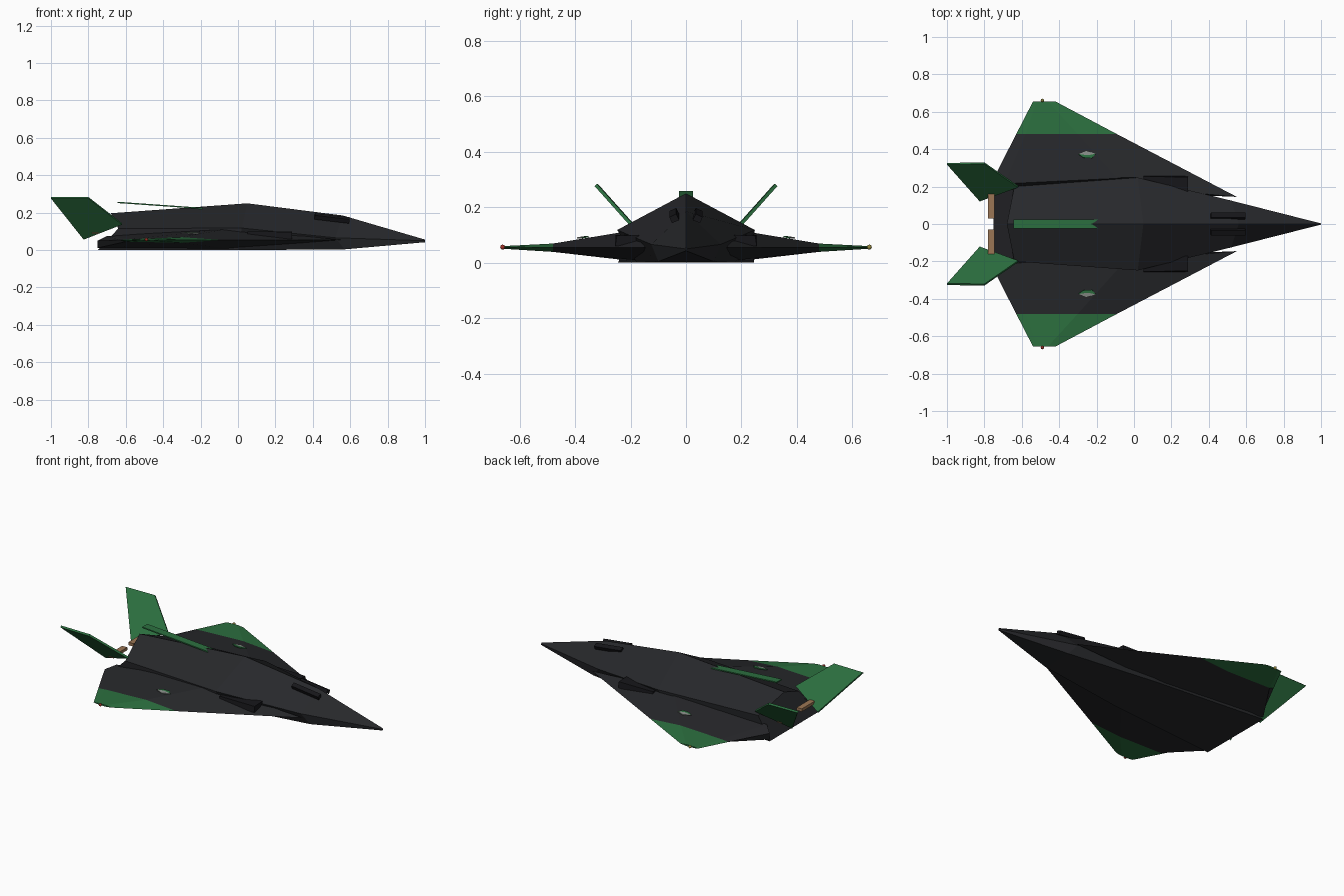
import bpy, bmesh
from mathutils import Vector


def mat(name, r, g, b):
    m = bpy.data.materials.new(name)
    m.diffuse_color = (r, g, b, 1)
    return m


DARK = mat("dark_skin", 0.02, 0.021, 0.024)
BLACK = mat("black", 0.008, 0.008, 0.01)
GREEN = mat("green", 0.025, 0.16, 0.05)
GREY = mat("grey", 0.25, 0.27, 0.25)
BROWN = mat("brown", 0.33, 0.18, 0.09)
RED = mat("red", 0.35, 0.03, 0.02)
GOLD = mat("gold", 0.3, 0.25, 0.05)


def make(name, bm, material):
    bmesh.ops.recalc_face_normals(bm, faces=bm.faces)
    me = bpy.data.meshes.new(name)
    bm.to_mesh(me)
    bm.free()
    me.materials.append(material)
    ob = bpy.data.objects.new(name, me)
    bpy.context.collection.objects.link(ob)
    return ob


def loft(name, rings, material, side=1):
    """Skin closed rings with equal point counts and cap both ends."""
    bm = bmesh.new()
    vs = [[bm.verts.new((x, y * side, z)) for x, y, z in r] for r in rings]
    n = len(vs[0])
    for a, b in zip(vs, vs[1:]):
        for i in range(n):
            j = (i + 1) % n
            bm.faces.new((a[i], a[j], b[j], b[i]))
    bm.faces.new(vs[0])
    bm.faces.new(vs[-1])
    return make(name, bm, material)


def plate(name, pts, t, material, side=1):
    """Flat plate of thickness t around an outline."""
    p = [Vector(q) for q in pts]
    n = (p[1] - p[0]).cross(p[2] - p[0]).normalized() * t / 2
    return loft(name, [[q - n for q in p], [q + n for q in p]], material, side)


# Faceted fuselage: ridge, chine and belly edge at each station
def station(ridge, chine, belly):
    (rx, rz), (cx, cy, cz), (bx, by, bz) = ridge, chine, belly
    return [(rx, 0, rz), (cx, cy, cz), (bx, by, bz), (bx, -by, bz), (cx, -cy, cz)]


loft("fuselage", [
    station((1.0, 0.056), (1.0, 0.003, 0.05), (1.0, 0.002, 0.042)),
    station((0.56, 0.185), (0.52, 0.125, 0.066), (0.57, 0.1, 0.004)),
    station((0.05, 0.25), (0.02, 0.248, 0.118), (0.0, 0.178, 0.0)),
    station((-0.68, 0.197), (-0.64, 0.2, 0.115), (-0.75, 0.245, 0.0)),
], DARK)

# Dorsal strip with a swallowtail notch
plate("dorsal_strip", [(-0.645, -0.025, 0.255), (-0.19, -0.025, 0.223),
                       (-0.225, 0, 0.2255), (-0.19, 0.025, 0.223),
                       (-0.645, 0.025, 0.255)], 0.007, GREEN)

for side, tag in ((1, "left"), (-1, "right")):
    # Wing: front edge, upper ridge, trailing edge, lower ridge
    root = [(0.55, 0.145, 0.055), (-0.05, 0.2, 0.115), (-0.7, 0.2, 0.075),
            (-0.75, 0.245, 0.05), (-0.75, 0.245, 0.012), (-0.05, 0.17, 0.008)]
    kink = [(-0.09, 0.48, 0.054), (-0.3, 0.48, 0.069), (-0.58, 0.48, 0.058),
            (-0.63, 0.48, 0.054), (-0.6, 0.48, 0.045), (-0.3, 0.48, 0.039)]
    tip = [(-0.42, 0.655, 0.055), (-0.46, 0.655, 0.06), (-0.52, 0.655, 0.058),
           (-0.54, 0.655, 0.055), (-0.52, 0.655, 0.052), (-0.46, 0.655, 0.05)]
    loft("wing_" + tag, [root, kink], DARK, side)
    loft("wing_tip_" + tag, [kink, tip], GREEN, side)

    # Canted tail fin
    plate("tail_fin_" + tag, [(-1, 0.322, 0.28), (-0.8, 0.325, 0.28),
                              (-0.62, 0.2, 0.14), (-0.825, 0.125, 0.06)],
          0.012, GREEN, side)

    # Engine intake block
    loft("intake_" + tag, [
        [(0.29, 0.17, 0.055), (0.29, 0.255, 0.06), (0.29, 0.25, 0.097), (0.29, 0.17, 0.1)],
        [(0.05, 0.2, 0.055), (0.05, 0.26, 0.06), (0.05, 0.255, 0.1), (0.05, 0.2, 0.1)]],
        BLACK, side)

    # Exhaust slat
    plate("exhaust_slat_" + tag, [(-0.78, 0.03, 0.097), (-0.745, 0.03, 0.097),
                                  (-0.745, 0.165, 0.097), (-0.78, 0.165, 0.097)],
          0.018, BROWN, side)

    # Cockpit window strip
    plate("window_strip_" + tag, [(0.41, 0.03, 0.187), (0.595, 0.03, 0.165),
                                  (0.595, 0.055, 0.153), (0.41, 0.055, 0.175)],
          0.024, BLACK, side)

    # Wing badge: pale half and green half diamond
    plate("badge_pale_" + tag, [(-0.3, 0.375, 0.092), (-0.255, 0.393, 0.089),
                                (-0.205, 0.375, 0.09), (-0.25, 0.367, 0.093)],
          0.005, GREY, side)
    plate("badge_green_" + tag, [(-0.3, 0.375, 0.092), (-0.25, 0.367, 0.093),
                                 (-0.205, 0.375, 0.09), (-0.225, 0.352, 0.094),
                                 (-0.27, 0.354, 0.094)], 0.005, GREEN, side)

    # Wing tip light
    bm = bmesh.new()
    bmesh.ops.create_uvsphere(bm, u_segments=12, v_segments=8, radius=0.009)
    bmesh.ops.translate(bm, verts=bm.verts, vec=(-0.49, 0.661 * side, 0.056))
    for f in bm.faces:
        f.smooth = True
    make("tip_light_" + tag, bm, GOLD if side > 0 else RED)
